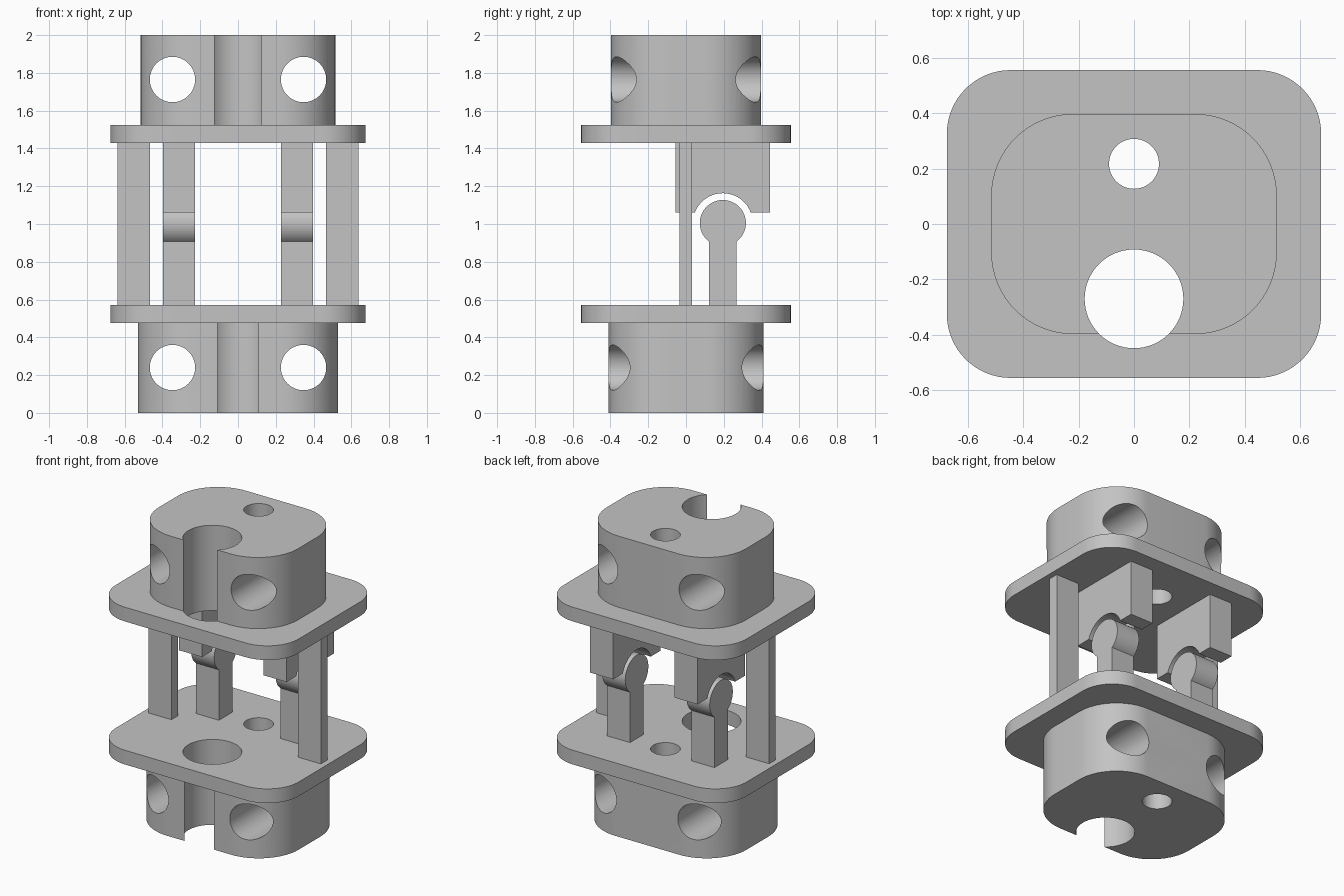
import bpy, bmesh, math
from math import pi, radians
from mathutils import Vector

cube = bpy.data.objects.get("Cube")
if cube:
    bpy.data.objects.remove(cube, do_unlink=True)

grey = bpy.data.materials.new("plain grey")
grey.use_nodes = True
COLOUR = (0.55, 0.55, 0.55, 1)
grey.diffuse_color = COLOUR
grey.node_tree.nodes["Principled BSDF"].inputs["Base Color"].default_value = COLOUR


def arc(cx, cy, r, start, end, steps=16):
    """Points along an arc, angles in radians."""
    angles = [start + (end - start) * i / steps for i in range(steps + 1)]
    return [(cx + r * math.cos(a), cy + r * math.sin(a)) for a in angles]


def circle(cx, cy, r):
    return arc(cx, cy, r, 0, 2 * pi, 64)[:-1]


def rounded_rect(hx, hy, r):
    pts = []
    for i, (sx, sy) in enumerate([(1, 1), (-1, 1), (-1, -1), (1, -1)]):
        pts += arc(sx * (hx - r), sy * (hy - r), r, i * pi / 2, (i + 1) * pi / 2)
    return pts


def prism(name, outline, lo, hi, axis="z"):
    """Extrude a 2D outline: (x, y) along z, (x, z) along y, (y, z) along x."""
    place = {"z": lambda a, b, t: (a, b, t),
             "y": lambda a, b, t: (a, t, b),
             "x": lambda a, b, t: (t, a, b)}[axis]
    bm = bmesh.new()
    face = bm.faces.new([bm.verts.new(place(a, b, lo)) for a, b in outline])
    ext = bmesh.ops.extrude_face_region(bm, geom=[face])
    verts = [g for g in ext["geom"] if isinstance(g, bmesh.types.BMVert)]
    bmesh.ops.translate(bm, verts=verts, vec=Vector(place(0, 0, hi - lo)))
    bmesh.ops.recalc_face_normals(bm, faces=bm.faces)
    mesh = bpy.data.meshes.new(name)
    bm.to_mesh(mesh)
    bm.free()
    mesh.materials.append(grey)
    obj = bpy.data.objects.new(name, mesh)
    bpy.context.collection.objects.link(obj)
    return obj


def activate(obj):
    bpy.ops.object.select_all(action="DESELECT")
    obj.select_set(True)
    bpy.context.view_layer.objects.active = obj


def drill(obj, cutters):
    """Subtract each cutter, then discard it."""
    for cutter in cutters:
        cutter.hide_render = True
        mod = obj.modifiers.new("hole", "BOOLEAN")
        mod.operation = "DIFFERENCE"
        mod.solver = "EXACT"
        mod.object = cutter
        activate(obj)
        bpy.ops.object.modifier_apply(modifier=mod.name)
        bpy.data.objects.remove(cutter, do_unlink=True)


def smooth(obj):
    activate(obj)
    bpy.ops.object.shade_smooth_by_angle(angle=radians(30))


def vertical_holes():
    return [prism("cutter", circle(0, -0.27, 0.178), -1, 3),
            prism("cutter", circle(0, 0.217, 0.09), -1, 3)]


def cross_holes(z):
    return [prism("cutter", circle(s * 0.347, z, 0.12), -1, 1, "y") for s in (-1, 1)]


# Flanges and end blocks
PLATE_LOW, PLATE_HIGH = (0.475, 0.57), (1.43, 1.525)
for name, (lo, hi) in (("lower_plate", PLATE_LOW), ("upper_plate", PLATE_HIGH)):
    plate = prism(name, rounded_rect(0.675, 0.555, 0.23), lo, hi)
    drill(plate, vertical_holes())
    smooth(plate)

for name, hx, hy, lo, hi, hole_z in (
        ("lower_block", 0.53, 0.41, 0, PLATE_LOW[0], 0.24),
        ("upper_block", 0.515, 0.397, PLATE_HIGH[1], 2, 1.765)):
    block = prism(name, rounded_rect(hx, hy, 0.295), lo, hi)
    drill(block, vertical_holes() + cross_holes(hole_z))
    smooth(block)

# Ball-ended pin and matching socket outlines in (y, z)
PIN_Y, PIN_Z = 0.195, 1.005
half, radius = 0.072, 0.122
neck = math.asin(half / radius)
pin = [(PIN_Y - half, PLATE_LOW[1]), (PIN_Y + half, PLATE_LOW[1])]
pin += arc(PIN_Y, PIN_Z, radius, neck - pi / 2, 1.5 * pi - neck, 48)

SOCKET_Z, gap = 1.06, 0.158
tilt = math.asin((SOCKET_Z - PIN_Z) / gap)
socket = [(0.445, SOCKET_Z), (0.445, PLATE_HIGH[0]),
          (-0.055, PLATE_HIGH[0]), (-0.055, SOCKET_Z)]
socket += arc(PIN_Y, PIN_Z, gap, pi - tilt, tilt, 32)

# Mirrored pins, sockets and posts
for side, s in (("left", 1), ("right", -1)):
    lo, hi = sorted((s * 0.227, s * 0.397))
    smooth(prism(side + "_pin", pin, lo, hi, "x"))
    smooth(prism(side + "_socket", socket, lo, hi, "x"))
    lo, hi = sorted((s * 0.467, s * 0.637))
    post = [(lo, -0.035), (hi, -0.035), (hi, 0.032), (lo, 0.032)]
    prism(side + "_post", post, PLATE_LOW[1], PLATE_HIGH[0])
